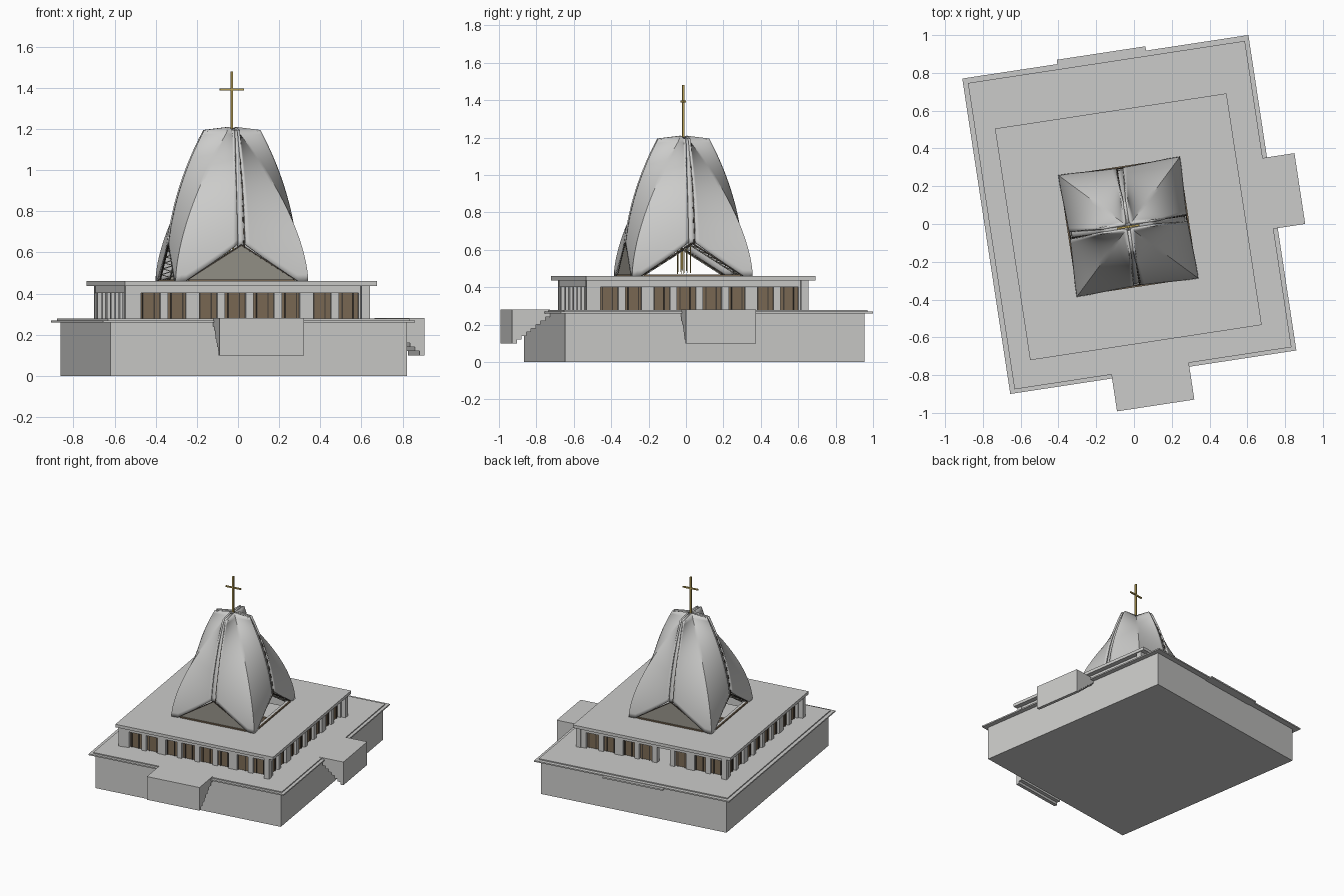
import bpy, bmesh, math
from mathutils import Matrix, Vector

if "Cube" in bpy.data.objects:
    bpy.data.objects.remove(bpy.data.objects["Cube"])

PLACE = Matrix.Translation((-0.030, -0.0147, 0)) @ Matrix.Rotation(math.radians(8.65), 4, 'Z')


def material(name, rgb):
    m = bpy.data.materials.new(name)
    m.diffuse_color = (*rgb, 1)
    m.use_nodes = True
    m.node_tree.nodes["Principled BSDF"].inputs["Base Color"].default_value = m.diffuse_color
    return m


CONCRETE = material("pale concrete", (0.60, 0.60, 0.59))
BRONZE = material("bronze glass", (0.20, 0.144, 0.09))
DARK = material("dark frame", (0.06, 0.05, 0.04))
GLASS = material("grey glass", (0.30, 0.29, 0.25))
GOLD = material("gold", (0.50, 0.37, 0.10))


def finish(name, bm, mat, smooth=False, thickness=0):
    me = bpy.data.meshes.new(name)
    bm.to_mesh(me)
    bm.free()
    me.materials.append(mat)
    ob = bpy.data.objects.new(name, me)
    bpy.context.collection.objects.link(ob)
    ob.matrix_world = PLACE
    if thickness:
        mod = ob.modifiers.new("thickness", 'SOLIDIFY')
        mod.thickness = thickness
    if smooth:
        bpy.ops.object.select_all(action='DESELECT')
        ob.select_set(True)
        bpy.context.view_layer.objects.active = ob
        bpy.ops.object.shade_smooth_by_angle(angle=math.radians(30))
    return ob


def add_box(bm, x0, x1, y0, y1, z0, z1, turn=0):
    m = (Matrix.Rotation(turn * math.pi / 2, 4, 'Z')
         @ Matrix.Translation(((x0 + x1) / 2, (y0 + y1) / 2, (z0 + z1) / 2))
         @ Matrix.Diagonal((x1 - x0, y1 - y0, z1 - z0, 1)))
    bmesh.ops.create_cube(bm, size=1, matrix=m)


def boxes(name, mat, *items):
    bm = bmesh.new()
    for it in items:
        add_box(bm, *it)
    return finish(name, bm, mat)


def add_bar(bm, a, b, w, turn=0):
    a, b = Vector(a), Vector(b)
    m = (Matrix.Rotation(turn * math.pi / 2, 4, 'Z') @ Matrix.Translation((a + b) / 2)
         @ (b - a).to_track_quat('Z', 'Y').to_matrix().to_4x4()
         @ Matrix.Diagonal((w, w, (b - a).length, 1)))
    bmesh.ops.create_cube(bm, size=1, matrix=m)


def prism(name, mat, pts, depth):
    bm = bmesh.new()
    f = bm.faces.new([bm.verts.new(p) for p in pts])
    ext = bmesh.ops.extrude_face_region(bm, geom=[f])
    bmesh.ops.translate(bm, vec=depth, verts=[v for v in ext['geom'] if isinstance(v, bmesh.types.BMVert)])
    bmesh.ops.recalc_face_normals(bm, faces=bm.faces)
    return finish(name, bm, mat)


# plinth and terrace
boxes("plinth", CONCRETE, (-0.711, 0.746, -0.752, 0.867, 0, 0.262))
boxes("terrace", CONCRETE, (-0.751, 0.781, -0.781, 0.908, 0.260, 0.270),
      (-0.725, 0.758, -0.760, 0.880, 0.268, 0.278))
boxes("back_step", CONCRETE, (-0.242, 0.233, 0.86, 0.931, 0.255, 0.266))


# stair blocks with a stepped underside
def stair_profile(outer, inner, steps=8):
    pts = [(inner, 0.28), (outer, 0.28), (outer, 0.10)]
    run, rise = (inner - outer) / steps, 0.16 / steps
    for i in range(steps):
        pts.append((outer + run * (i + 1), 0.10 + rise * i))
        pts.append((outer + run * (i + 1), 0.10 + rise * (i + 1)))
    return pts


prism("front_stair", CONCRETE, [(-0.206, d, z) for d, z in stair_profile(-0.957, -0.752)], (0.414, 0, 0))
prism("right_stair", CONCRETE, [(d, -0.126, z) for d, z in stair_profile(0.928, 0.74)], (0, 0.379, 0))

# flat roof around a square opening
R, H = 0.62, 0.285
roof, beam = bmesh.new(), bmesh.new()
for bm, r, z0, z1 in ((roof, R, 0.437, 0.460), (beam, 0.583, 0.402, 0.438)):
    add_box(bm, -r, r, -r, -H, z0, z1)
    add_box(bm, -r, r, H, r, z0, z1)
    add_box(bm, -r, -H, -H, H, z0, z1)
    add_box(bm, H, r, -H, H, z0, z1)
finish("flat_roof", roof, CONCRETE)
finish("roof_beam", beam, CONCRETE)

# glazed walls: side 0 faces the front, the rest are turned copies
piers, panes, mullions = bmesh.new(), bmesh.new(), bmesh.new()
for side in range(4):
    for k in range(-4, 5):
        w = 0.033 if abs(k) == 2 else 0.019
        add_box(piers, k * 0.14 - w, k * 0.14 + w, -0.575, -0.535, 0.275, 0.405, side)
    for k in range(-4, 4):
        if side == 2 and k == 0:
            continue  # open doorway
        add_box(panes, k * 0.14, k * 0.14 + 0.14, -0.555, -0.545, 0.275, 0.405, side)
        for f in (0.035, 0.09):
            add_box(mullions, k * 0.14 + f, k * 0.14 + f + 0.006, -0.561, -0.553, 0.275, 0.405, side)
    add_box(piers, -0.612, -0.575, -0.585, -0.545, 0.275, 0.438, side)
    add_box(piers, 0.545, 0.585, -0.612, -0.575, 0.275, 0.438, side)
finish("wall_piers", piers, CONCRETE)
finish("window_panes", panes, BRONZE)
finish("window_mullions", mullions, DARK)

# shell curves: ridge moves to the centre, face middle only leans in
Z0, ZT, G = 0.46, 1.2, 0.018


def level(z):
    return min(1, max(0, (z - Z0) / (ZT - Z0)))


def ridge(z):
    return 0.326 - 0.308 * level(z) ** 1.65


def middle(z):
    return 0.326 - 0.191 * level(z) ** 2.1


# four curved corner shells
NA, NB = 12, 24
for q, name in enumerate(("back_right", "back_left", "front_left", "front_right")):
    bm = bmesh.new()
    spin = Matrix.Rotation(q * math.pi / 2, 4, 'Z')
    grid = []
    for i in range(-NA, NA + 1):
        a = 1 - abs(i) / NA
        low = max(Z0, 0.64 - 0.18 * a / 0.84)
        top = 1.195 + 0.015 * a
        col = []
        for j in range(NB + 1):
            z = low + (top - low) * j / NB
            out = middle(z) + (ridge(z) - middle(z)) * a
            lat = G + (ridge(z) - G) * a
            p = (out, lat, z) if i <= 0 else (lat, out, z)
            col.append(bm.verts.new(spin @ Vector(p)))
        grid.append(col)
    for c0, c1 in zip(grid, grid[1:]):
        for j in range(NB):
            bm.faces.new((c0[j], c1[j], c1[j + 1], c0[j + 1]))
    finish("shell_" + name, bm, CONCRETE, smooth=True, thickness=0.012)

# recessed strips in the slots between shells, with dark glazing dashes
strips, dashes = bmesh.new(), bmesh.new()
for side in range(4):
    spin = Matrix.Rotation(side * math.pi / 2, 4, 'Z')
    zs = [0.63 + 0.565 * j / 20 for j in range(21)]
    path = [(middle(z) - 0.012, z) for z in zs] + [(0, 1.203)]
    rows = [[strips.verts.new(spin @ Vector((x, y, z))) for y in (-0.019, 0.019)] for x, z in path]
    for r0, r1 in zip(rows, rows[1:]):
        strips.faces.new((r0[0], r0[1], r1[1], r1[0]))
    for (x0, z0), (x1, z1) in list(zip(path, path[1:]))[:20:2]:
        add_bar(dashes, (x0 + 0.002, 0.013, z0), (x1 + 0.002, 0.013, z1), 0.006, side)
finish("slot_strips", strips, CONCRETE, smooth=True, thickness=0.008)
finish("slot_glazing", dashes, DARK)

# gable frames on every side, trusses on the two open sides
frames, trusses = bmesh.new(), bmesh.new()
for side in range(4):
    for s in (-1, 1):
        foot, peak = Vector((0.312, s * 0.275, 0.462)), Vector((0.312, 0, 0.635))
        add_bar(frames, foot, peak, 0.007, side)
        if side % 2 == 0:
            inward = Vector((-0.045, 0, -0.012))
            add_bar(trusses, foot + inward, peak + inward, 0.006, side)
            for k in range(6):
                p, n = foot.lerp(peak, k / 6), foot.lerp(peak, (k + 1) / 6)
                add_bar(trusses, p, n + inward, 0.004, side)
                add_bar(trusses, n, n + inward, 0.004, side)
finish("gable_frames", frames, DARK)
finish("gable_trusses", trusses, GLASS)

# glass gables at front and back, low bronze rails all round
for name, y in (("front_gable_glass", -0.314), ("back_gable_glass", 0.308)):
    prism(name, GLASS, [(-0.275, y, 0.46), (0.275, y, 0.46), (0, y, 0.636)], (0, 0.006, 0))
boxes("gable_rails", BRONZE, *[(-0.26, 0.26, -0.322, -0.312, 0.458, 0.469, k) for k in range(4)])

# rows of benches on the floor below the opening
boxes("benches", BRONZE, *[(sx - 0.11, sx + 0.11, y, y + 0.02, 0.275, 0.31)
                           for sx in (-0.15, 0.15) for y in [-0.25 + 0.06 * k for k in range(9)]])

# hanging canopy of thin gold rods
rods = bmesh.new()
for k in range(14):
    t = k * 2.4
    r = 0.012 + 0.0025 * k
    x, y = r * math.cos(t), r * math.sin(t)
    add_bar(rods, (x, y, 0.47 + 0.006 * (k % 5)), (x, y, 0.60 + 0.008 * (k % 4)), 0.003)
finish("hanging_rods", rods, GOLD)

# cross on top
boxes("roof_cross", GOLD, (-0.006, 0.006, -0.006, 0.006, 1.19, 1.48),
      (-0.06, 0.06, -0.005, 0.005, 1.387, 1.397))
